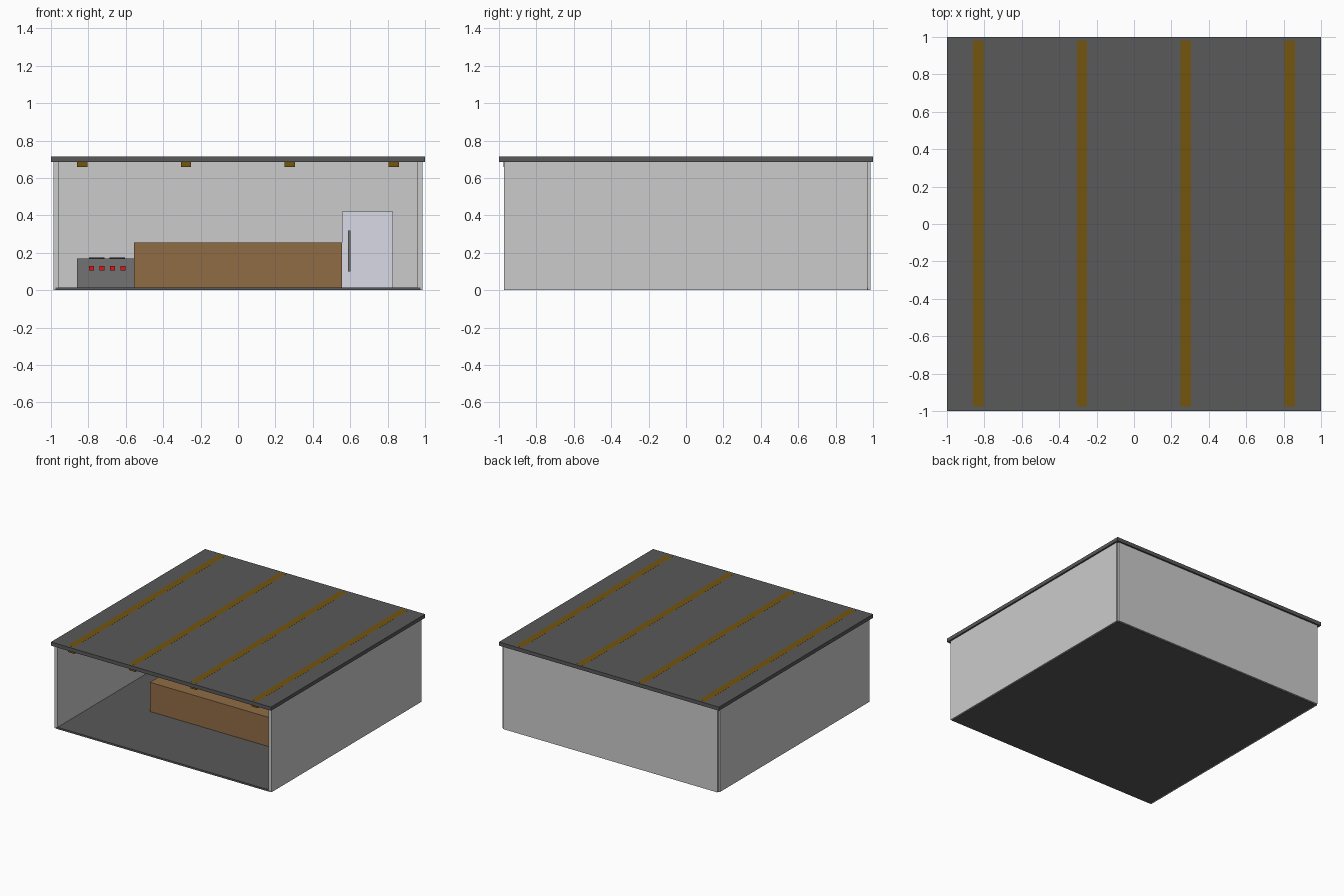
import bpy, bmesh
from mathutils import Vector

if "Cube" in bpy.data.objects:
    bpy.data.objects.remove(bpy.data.objects["Cube"])


def material(name, r, g, b):
    m = bpy.data.materials.new(name)
    m.diffuse_color = (r, g, b, 1)
    m.use_nodes = True
    m.node_tree.nodes["Principled BSDF"].inputs["Base Color"].default_value = m.diffuse_color
    return m


SLATE = material("slate", 0.10, 0.10, 0.10)
STEEL = material("steel", 0.17, 0.17, 0.17)
WOOD = material("wood", 0.28, 0.15, 0.06)
BEAM = material("beam_wood", 0.17, 0.09, 0.004)
WHITE = material("white", 0.70, 0.70, 0.80)
RED = material("red", 0.65, 0.01, 0.01)
BLACK = material("black", 0.02, 0.02, 0.02)


def finish(name, bm, mat):
    me = bpy.data.meshes.new(name)
    bm.to_mesh(me)
    bm.free()
    ob = bpy.data.objects.new(name, me)
    bpy.context.collection.objects.link(ob)
    if mat:
        me.materials.append(mat)
    return ob


def box(name, x, y, z, mat=None):
    """Box from (min, max) pairs on each axis."""
    bm = bmesh.new()
    bmesh.ops.create_cube(bm, size=1)
    for v in bm.verts:
        v.co = Vector([lo + (c + 0.5) * (hi - lo)
                       for c, (lo, hi) in zip(v.co, (x, y, z))])
    return finish(name, bm, mat)


def disc(name, x, y, z0, z1, radius, mat):
    bm = bmesh.new()
    bmesh.ops.create_cone(bm, cap_ends=True, segments=16, radius1=radius,
                          radius2=radius, depth=z1 - z0)
    bmesh.ops.translate(bm, verts=bm.verts, vec=(x, y, (z0 + z1) / 2))
    return finish(name, bm, mat)


# Room shell, open at the front
box("floor", (-0.975, 0.975), (-0.973, 0.973), (0, 0.015), SLATE)
box("roof", (-1, 1), (-1, 1), (0.685, 0.715), SLATE)
box("left_wall", (-0.987, -0.959), (-0.973, 0.97), (0.002, 0.69))
box("right_wall", (0.959, 0.987), (-0.973, 0.97), (0.002, 0.69))
box("back_wall", (-0.975, 0.975), (0.957, 0.986), (0.002, 0.69))

# Ceiling beams, let through to the roof surface
for i in range(4):
    cx = -0.833 + i * 0.555
    box(f"beam_{i + 1}", (cx - 0.028, cx + 0.028), (-0.975, 0.98), (0.66, 0.7155), BEAM)

# Kitchen island
box("island", (-0.555, 0.555), (-0.35, -0.19), (0.005, 0.255), WOOD)

# Stove with knobs and burners
box("stove", (-0.86, -0.54), (0.54, 0.86), (0.005, 0.17), STEEL)
for i in range(4):
    cx = -0.783 + i * 0.056
    box(f"stove_knob_{i + 1}", (cx - 0.013, cx + 0.013), (0.525, 0.54), (0.105, 0.13), RED)
for i, cx in enumerate((-0.755, -0.645)):
    for j, cy in enumerate((0.62, 0.77)):
        disc(f"burner_{i}_{j}", cx, cy, 0.168, 0.175, 0.042, BLACK)

# Sink cabinet: base with a rim around a basin, and a tap
box("sink_cabinet", (-0.22, 0.22), (0.56, 0.86), (0.005, 0.13), STEEL)
for side, x0 in (("left", -0.22), ("right", 0.17)):
    box(f"sink_rim_{side}", (x0, x0 + 0.05), (0.56, 0.86), (0.13, 0.17), STEEL)
for side, y0 in (("front", 0.56), ("back", 0.81)):
    box(f"sink_rim_{side}", (-0.17, 0.17), (y0, y0 + 0.05), (0.13, 0.17), STEEL)
box("tap_post", (-0.01, 0.01), (0.825, 0.845), (0.17, 0.225), STEEL)
box("tap_spout", (-0.01, 0.01), (0.74, 0.845), (0.22, 0.235), STEEL)

# Fridge: lower and upper body, tall handle
box("fridge_body", (0.555, 0.83), (0.54, 0.84), (0.005, 0.255), WHITE)
box("freezer_body", (0.555, 0.83), (0.54, 0.84), (0.255, 0.42), WHITE)
box("fridge_handle", (0.588, 0.602), (0.52, 0.54), (0.10, 0.32), STEEL)
